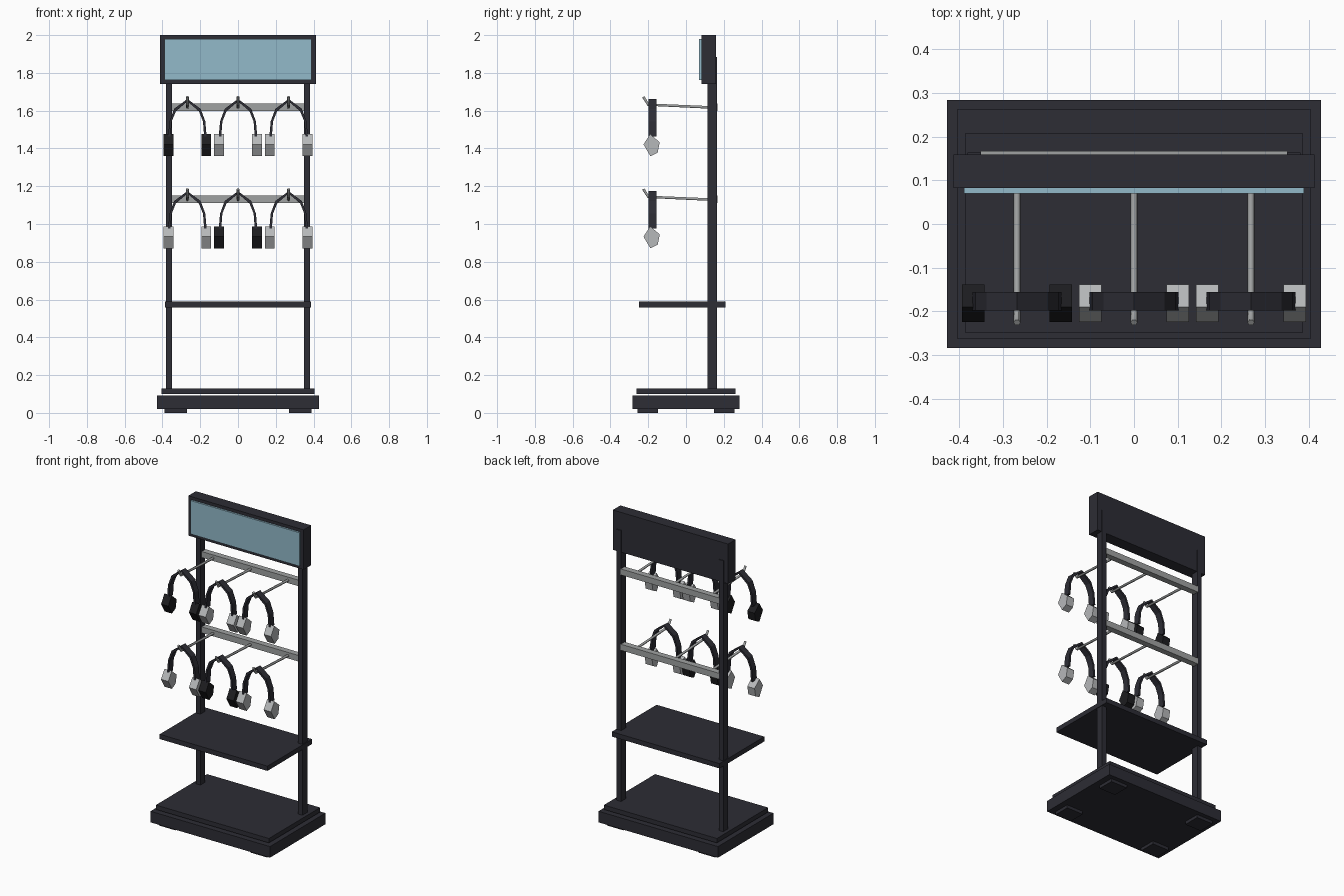
import bpy
import bmesh
from mathutils import Vector

cube = bpy.data.objects.get("Cube")
if cube:
    bpy.data.objects.remove(cube, do_unlink=True)


def material(name, colour):
    m = bpy.data.materials.new(name)
    m.use_nodes = True
    m.diffuse_color = (*colour, 1)
    m.node_tree.nodes["Principled BSDF"].inputs["Base Color"].default_value = (*colour, 1)
    return m


FRAME = material("charcoal frame", (0.026, 0.026, 0.035))
STEEL = material("brushed steel", (0.35, 0.36, 0.36))
SILVER = material("silver plastic", (0.47, 0.48, 0.49))
BLACK = material("black plastic", (0.012, 0.012, 0.014))
PANEL = material("pale blue panel", (0.29, 0.49, 0.59))


def link(name, data, mat):
    data.materials.append(mat)
    ob = bpy.data.objects.new(name, data)
    bpy.context.collection.objects.link(ob)
    return ob


def from_bmesh(name, bm, mat):
    bmesh.ops.recalc_face_normals(bm, faces=bm.faces)
    mesh = bpy.data.meshes.new(name)
    bm.to_mesh(mesh)
    bm.free()
    return link(name, mesh, mat)


def box(name, mat, x, y, z):
    """Box given by its (low, high) range on each axis."""
    bm = bmesh.new()
    bmesh.ops.create_cube(bm, size=1)
    for v in bm.verts:
        v.co = [(r[0] + r[1]) / 2 + c * (r[1] - r[0]) for c, r in zip(v.co, (x, y, z))]
    return from_bmesh(name, bm, mat)


def prism(name, mat, points, depth):
    """Extrude a closed outline of 3D points along a vector."""
    bm = bmesh.new()
    face = bm.faces.new([bm.verts.new(p) for p in points])
    new = bmesh.ops.extrude_face_region(bm, geom=[face])["geom"]
    bmesh.ops.translate(bm, vec=Vector(depth), verts=[g for g in new if isinstance(g, bmesh.types.BMVert)])
    # the starting face is kept as the other cap
    return from_bmesh(name, bm, mat)


def rod(name, mat, points, radius):
    curve = bpy.data.curves.new(name, "CURVE")
    curve.dimensions = "3D"
    curve.bevel_depth = radius
    curve.bevel_resolution = 1
    curve.use_fill_caps = True
    spline = curve.splines.new("POLY")
    spline.points.add(len(points) - 1)
    for p, co in zip(spline.points, points):
        p.co = (*co, 1)
    return link(name, curve, mat)


# Base, deck, shelf
box("base", FRAME, (-0.428, 0.428), (-0.284, 0.284), (0.02, 0.092))
box("base_deck", FRAME, (-0.405, 0.405), (-0.262, 0.262), (0.101, 0.13))
box("shelf", FRAME, (-0.386, 0.386), (-0.25, 0.208), (0.558, 0.589))

# Feet and posts on both sides
for side, s in (("right", -1), ("left", 1)):
    for end, e in (("front", -1), ("back", 1)):
        box(f"{end}_{side}_foot", FRAME, sorted((s * 0.27, s * 0.388)),
            sorted((e * 0.148, e * 0.256)), (0, 0.02))
    box(f"{side}_post", FRAME, sorted((s * 0.35, s * 0.382)), (0.115, 0.164), (0.13, 1.885))

# Header sign
box("sign_box", FRAME, (-0.413, 0.413), (0.082, 0.159), (1.742, 2.0))
box("sign_panel", PANEL, (-0.39, 0.39), (0.07, 0.082), (1.763, 1.98))

# Headphone outlines: half of the band (x, z) and the cup (y, z)
BAND = [(0.102, -0.155), (0.095, -0.075), (0.07, -0.008), (0, 0.044)]
CUP = [(-0.225, -0.197), (-0.19, -0.142), (-0.139, -0.185), (-0.15, -0.24), (-0.188, -0.259)]


def headphones(label, x, z, mat):
    # Band: outer arc out and a slimmer inner arc back
    half = BAND[:-1]
    outer = BAND + [(-a, b) for a, b in reversed(half)]
    inner = [(a * 0.87, b - 0.013 if i > 1 else b) for i, (a, b) in enumerate(BAND)]
    inner = inner + [(-a, b) for a, b in reversed(inner[:-1])]
    outline = [(x + a, -0.198, z + b) for a, b in outer + inner[::-1]]
    prism(f"{label}_band", FRAME, outline, (0, 0.042, 0))
    # Ear cups
    for side, start in (("right", -0.126), ("left", 0.074)):
        pts = [(x + start, a, z + b) for a, b in CUP]
        prism(f"{label}_{side}_cup", mat, pts, (0.052, 0, 0))


# Two display rows: crossbar, hooks and hanging headphones
rows = (("upper", 1.618, (BLACK, SILVER, SILVER)), ("lower", 1.13, (SILVER, BLACK, SILVER)))
for row, z, mats in rows:
    box(f"{row}_crossbar", STEEL, (-0.352, 0.352), (0.128, 0.167), (z - 0.019, z + 0.02))
    for place, x, mat in zip(("right", "middle", "left"), (-0.268, 0, 0.268), mats):
        rod(f"{row}_{place}_hook", STEEL,
            [(x, 0.135, z - 0.001), (x, -0.2, z + 0.014), (x, -0.226, z + 0.055)], 0.008)
        headphones(f"{row}_{place}_headphones", x, z, mat)
